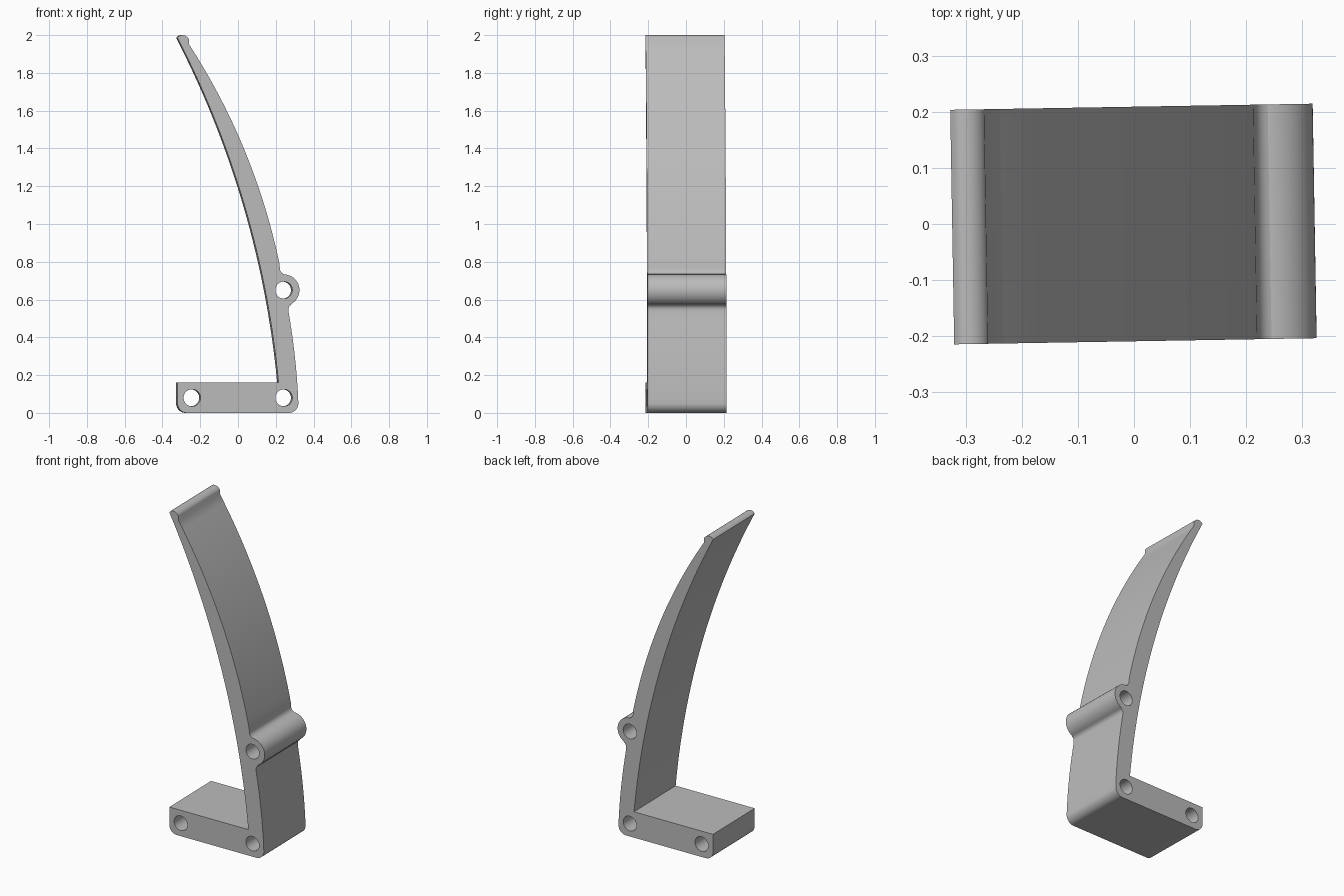
import bpy, bmesh, math
from math import radians, sin, cos, pi

if "Cube" in bpy.data.objects:
    bpy.data.objects.remove(bpy.data.objects["Cube"], do_unlink=True)

DEPTH = 0.418          # thickness along y
TWIST = radians(0.97)  # slight turn about z
HOLE = 0.045


def arc(cx, cz, r, start, end, n=10):
    """Points on a circle between two angles in degrees."""
    angles = [radians(start + (end - start) * i / n) for i in range(n + 1)]
    return [(cx + r * cos(a), cz + r * sin(a)) for a in angles]


def bow(p, q, sag, n=24):
    """Circular arc from p to q, bulging towards +x by sag."""
    dx, dz = q[0] - p[0], q[1] - p[1]
    chord = math.hypot(dx, dz)
    r = chord * chord / (8 * sag) + sag / 2
    half = math.asin(chord / (2 * r))
    nx, nz = abs(dz) / chord, -dx * math.copysign(1, dz) / chord
    mx, mz = (p[0] + q[0]) / 2, (p[1] + q[1]) / 2
    pts = []
    for i in range(n + 1):
        a = half * (2 * i / n - 1)
        along, out = r * sin(a), r * cos(a) - (r - sag)
        pts.append((mx + dx / chord * along + nx * out,
                    mz + dz / chord * along + nz * out))
    return pts


# Side profile: foot, outer spine, hinge boss, upper blade, tip, inner face
outline = [(-0.324, 0.16)]
outline += arc(-0.274, 0.05, 0.05, 180, 270)
outline += arc(0.266, 0.05, 0.05, 270, 360)
outline += bow((0.315, 0.08), (0.264, 0.535), 0.007, 10)
outline += arc(0.292, 0.548, 0.028, 180, 115, 6)
outline += arc(0.239, 0.65, 0.083, -64, 98, 28)
outline += arc(0.250, 0.765, 0.032, 255, 190, 6)
outline += bow((0.216, 0.79), (-0.262, 1.95), 0.058)
outline += arc(-0.298, 1.962, 0.038, 25, 115, 8)
outline += bow((-0.324, 1.985), (0.211, 0.16), 0.091, 30)

holes = [(-0.247, 0.08), (0.239, 0.08), (0.239, 0.65)]
loops = [outline] + [arc(x, z, HOLE, 0, 352.5, 47) for x, z in holes]

# Filled flat curve with holes, extruded to a solid
curve = bpy.data.curves.new("bracket_profile", 'CURVE')
curve.dimensions = '2D'
curve.fill_mode = 'BOTH'
curve.extrude = DEPTH / 2
for pts in loops:
    spline = curve.splines.new('POLY')
    spline.points.add(len(pts) - 1)
    for point, (x, z) in zip(spline.points, pts):
        point.co = (x, z, 0, 1)
    spline.use_cyclic_u = True

bracket = bpy.data.objects.new("curved_bracket", curve)
bpy.context.collection.objects.link(bracket)
bracket.rotation_euler = (pi / 2, 0, TWIST)
bpy.ops.object.select_all(action='DESELECT')
bracket.select_set(True)
bpy.context.view_layer.objects.active = bracket
bpy.ops.object.convert(target='MESH')
bracket = bpy.context.view_layer.objects.active

# Weld caps to walls
bm = bmesh.new()
bm.from_mesh(bracket.data)
bmesh.ops.remove_doubles(bm, verts=bm.verts, dist=0.0005)
bmesh.ops.recalc_face_normals(bm, faces=bm.faces)
bm.to_mesh(bracket.data)
bm.free()

# Single grey material
grey = bpy.data.materials.new("plain_grey")
grey.use_nodes = True
colour = (0.5, 0.5, 0.5, 1)
grey.diffuse_color = colour
grey.node_tree.nodes["Principled BSDF"].inputs["Base Color"].default_value = colour
bracket.data.materials.clear()
bracket.data.materials.append(grey)
bpy.ops.object.shade_smooth_by_angle(angle=radians(30))
